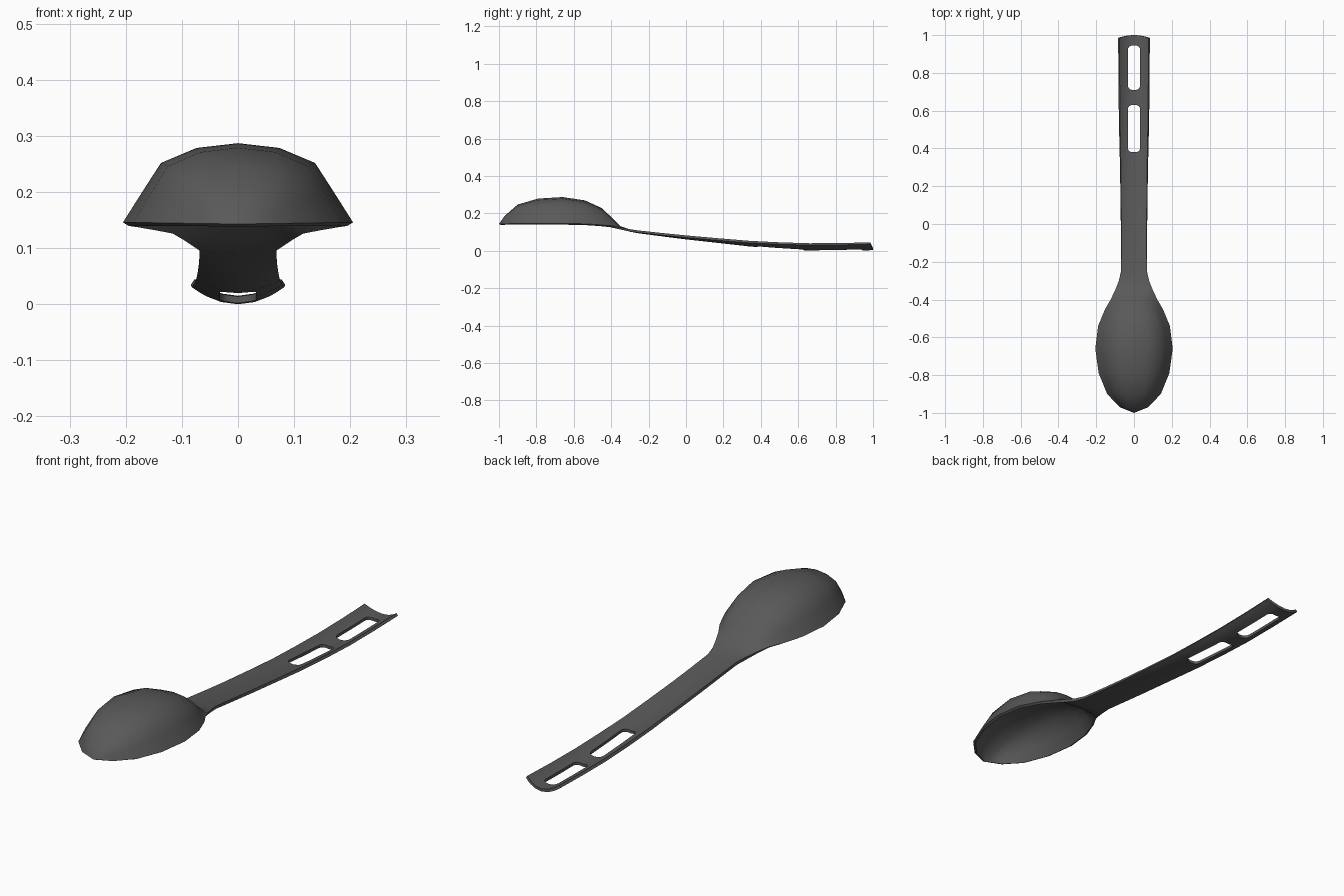
import bpy, bmesh

if "Cube" in bpy.data.objects:
    bpy.data.objects.remove(bpy.data.objects["Cube"])

grey = bpy.data.materials.new("dark_grey")
grey.diffuse_color = (0.1, 0.1, 0.1, 1)
grey.use_nodes = True
grey.node_tree.nodes["Principled BSDF"].inputs["Base Color"].default_value = grey.diffuse_color

# Stations along the spoon: y, half width, edge height, rise of the centre over the edge
stations = [
    (-1.0, 0.0, 0.143, 0.0), (-0.97, 0.075, 0.144, 0.042), (-0.90, 0.142, 0.145, 0.102),
    (-0.79, 0.187, 0.146, 0.133), (-0.66, 0.205, 0.146, 0.141), (-0.54, 0.19, 0.144, 0.125),
    (-0.45, 0.153, 0.138, 0.090), (-0.40, 0.123, 0.134, 0.046), (-0.35, 0.100, 0.125, 0.006),
    (-0.30, 0.080, 0.115, -0.001), (-0.25, 0.068, 0.108, -0.003), (-0.12, 0.067, 0.094, -0.006),
    (0.0, 0.067, 0.082, -0.009), (0.17, 0.068, 0.067, -0.013), (0.34, 0.070, 0.053, -0.018),
    (0.50, 0.073, 0.045, -0.023), (0.66, 0.075, 0.040, -0.028), (0.83, 0.076, 0.041, -0.029),
    (0.985, 0.077, 0.045, -0.030)]
# Half section: fraction of width, fraction of dome height
section = [(0, 1), (0.36, 0.94), (0.67, 0.75), (0.83, 0.39), (1, 0)]
full = [(-s, f) for s, f in section[:0:-1]] + section

# Spoon sheet: domed bowl running into a channel-shaped handle
bm = bmesh.new()
rows = []
for y, w, edge, rise in stations:
    row = []
    for s, dome in full:
        f = dome if rise > 0 else 1 - s * s
        end = 0.015 * (1 - s * s) if y > 0.98 else 0
        row.append(bm.verts.new((s * w, y + end, edge + rise * f)))
    rows.append(row)
for a, b in zip(rows, rows[1:]):
    for j in range(len(full) - 1):
        bm.faces.new((a[j], a[j + 1], b[j + 1], b[j]))
bmesh.ops.remove_doubles(bm, verts=bm.verts, dist=1e-5)
me = bpy.data.meshes.new("spoon")
bm.to_mesh(me)
bm.free()
spoon = bpy.data.objects.new("spoon", me)
bpy.context.collection.objects.link(spoon)
me.materials.append(grey)
solid = spoon.modifiers.new("thickness", "SOLIDIFY")
solid.thickness = 0.012
solid.offset = -1


# Rounded cutters for the two handle slots
def slot_cutter(name, y0, y1):
    bm = bmesh.new()
    bmesh.ops.create_cube(bm, size=1)
    for v in bm.verts:
        v.co.x *= 0.064
        v.co.y = (y0 + y1) / 2 + v.co.y * (y1 - y0)
        v.co.z *= 0.4
    upright = [e for e in bm.edges if abs(e.verts[0].co.z - e.verts[1].co.z) > 0.1]
    bmesh.ops.bevel(bm, geom=upright, offset=0.022, segments=4, profile=0.5, affect='EDGES')
    m = bpy.data.meshes.new(name)
    bm.to_mesh(m)
    bm.free()
    m.materials.append(grey)
    ob = bpy.data.objects.new(name, m)
    bpy.context.collection.objects.link(ob)
    ob.hide_render = True
    return ob


cutters = [slot_cutter("slot_cutter_inner", 0.38, 0.63), slot_cutter("slot_cutter_outer", 0.71, 0.945)]
for c in cutters:
    mod = spoon.modifiers.new(c.name, "BOOLEAN")
    mod.operation = 'DIFFERENCE'
    mod.solver = 'EXACT'
    mod.object = c

# Apply, remove helpers and smooth
bpy.context.view_layer.objects.active = spoon
spoon.select_set(True)
for m in list(spoon.modifiers):
    bpy.ops.object.modifier_apply(modifier=m.name)
for c in cutters:
    bpy.data.objects.remove(c)
bpy.ops.object.shade_smooth_by_angle(angle=0.7)
